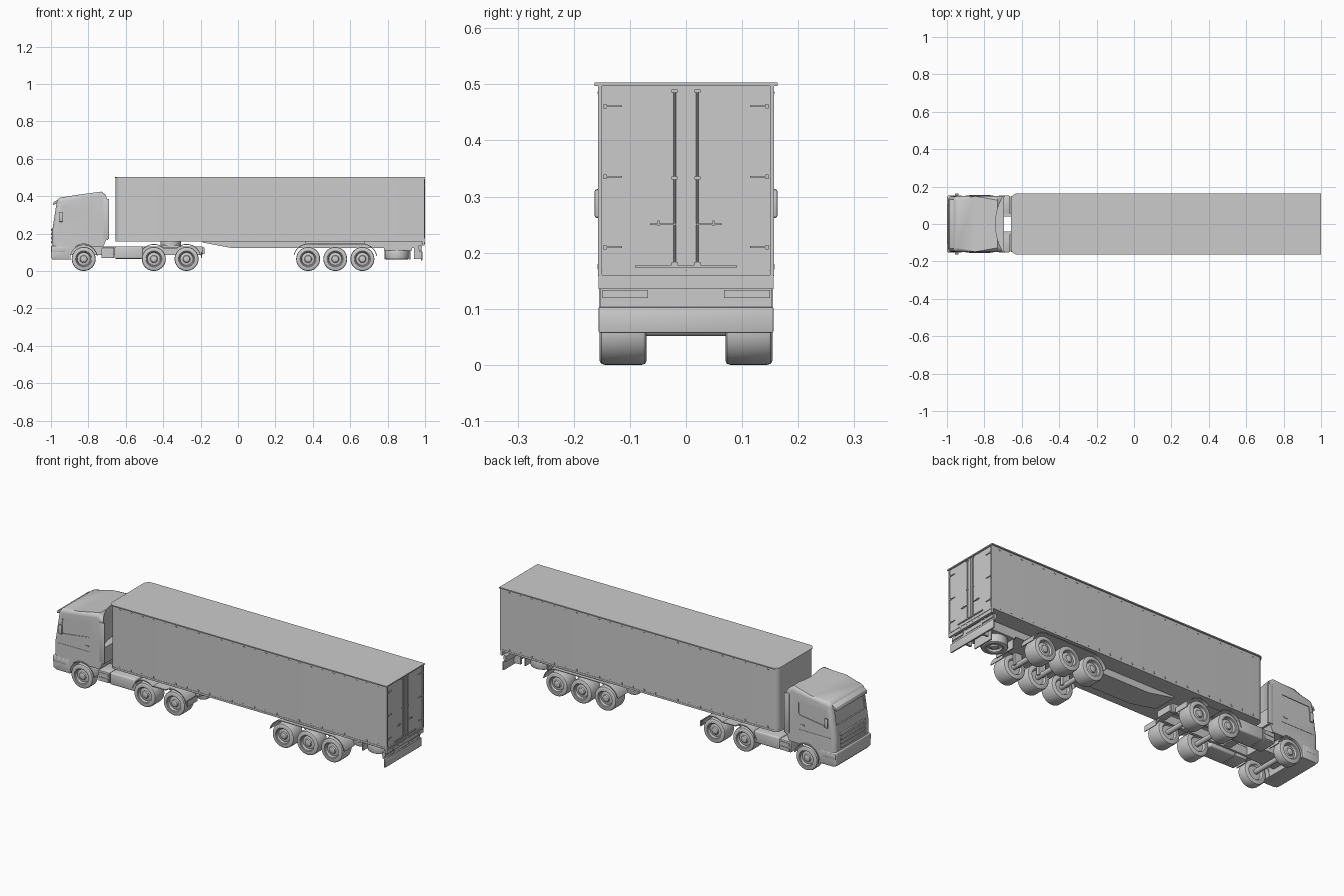
import bpy, bmesh
from math import sin, cos, pi, radians
from mathutils import Matrix

if "Cube" in bpy.data.objects:
    bpy.data.objects.remove(bpy.data.objects["Cube"])


def finish(bm, name, bevel=0.0, segs=2, cutters=()):
    bmesh.ops.recalc_face_normals(bm, faces=bm.faces[:])
    me = bpy.data.meshes.new(name)
    bm.to_mesh(me)
    bm.free()
    o = bpy.data.objects.new(name, me)
    bpy.context.collection.objects.link(o)
    if bevel:
        m = o.modifiers.new("bevel", 'BEVEL')
        m.width, m.segments, m.limit_method = bevel, segs, 'ANGLE'
        m.angle_limit = radians(40)
    for c in cutters:
        m = o.modifiers.new("cut", 'BOOLEAN')
        m.operation, m.object, m.solver = 'DIFFERENCE', c, 'EXACT'
    bpy.ops.object.select_all(action='DESELECT')
    o.select_set(True)
    bpy.context.view_layer.objects.active = o
    if o.modifiers:
        bpy.ops.object.convert(target='MESH')
    bpy.ops.object.shade_smooth_by_angle(angle=radians(35))
    return o


def prism_bm(pts, y0, y1):
    # x-z outline extruded along y
    bm = bmesh.new()
    f = bm.faces.new([bm.verts.new((x, y0, z)) for x, z in pts])
    r = bmesh.ops.extrude_face_region(bm, geom=[f])
    for v in r['geom']:
        if isinstance(v, bmesh.types.BMVert):
            v.co.y = y1
    return bm


def prism(name, pts, y0, y1, **k):
    return finish(prism_bm(pts, y0, y1), name, **k)


def box(name, x0, x1, y0, y1, z0, z1, **k):
    return prism(name, [(x0, z0), (x1, z0), (x1, z1), (x0, z1)], y0, y1, **k)


def cyl(name, r, depth, loc, axis='Z', n=24):
    bm = bmesh.new()
    rot = Matrix.Rotation(pi / 2, 4, 'X') if axis == 'Y' else Matrix()
    bmesh.ops.create_cone(bm, cap_ends=True, segments=n, radius1=r, radius2=r,
                          depth=depth, matrix=Matrix.Translation(loc) @ rot)
    return finish(bm, name)


def arc(cx, cz, r, a0, a1, n=12):
    return [(cx + r * cos(radians(a0 + (a1 - a0) * i / n)),
             cz + r * sin(radians(a0 + (a1 - a0) * i / n))) for i in range(n + 1)]


def wheel(name, y0, y1, matrix):
    # lathed tyre with dished rim and hub; outer face at y1
    s = 1 if y1 > y0 else -1
    prof = [(0, y0 + s*.01), (.035, y0 + s*.01), (.041, y0), (.057, y0), (.062, y0 + s*.003),
            (.064, y0 + s*.009), (.064, y1 - s*.009), (.062, y1 - s*.003), (.057, y1),
            (.043, y1), (.041, y1 - s*.003), (.038, y1 - s*.004), (.034, y1 - s*.014),
            (.02, y1 - s*.011), (.017, y1 - s*.004), (.013, y1 - s*.002), (0, y1 - s*.002)]
    bm = bmesh.new()
    vs = [bm.verts.new((r, y, 0)) for r, y in prof]
    es = [bm.edges.new(p) for p in zip(vs, vs[1:])]
    bmesh.ops.spin(bm, geom=vs + es, cent=(0, 0, 0), axis=(0, 1, 0),
                   dvec=(0, 0, 0), angle=2 * pi, steps=36)
    bmesh.ops.remove_doubles(bm, verts=bm.verts[:], dist=1e-5)
    bmesh.ops.transform(bm, matrix=matrix, verts=bm.verts[:])
    return finish(bm, name)


def guard(name, xa, xb, a0, a1, y0, y1, r=.078, t=.004):
    # thin mudguard shell, arcs at both ends joined by a flat top
    out = arc(xa, .066, r, a0, 90) + arc(xb, .066, r, 90, a1)
    inn = arc(xa, .066, r - t, a0, 90) + arc(xb, .066, r - t, 90, a1)
    if xa == xb:
        out, inn = arc(xa, .066, r, a0, a1, 20), arc(xa, .066, r - t, a0, a1, 20)
    return prism(name, out + inn[::-1], y0, y1)


SIDES = ((1, "right"), (-1, "left"))

# Cab shell: rounded side outline, then wheel arch, glass and rear hollow cut out
cutters = [
    prism("arch_cutter", [(-.899, 0)] + arc(-.825, .07, .074, 180, 54) +
          [(-.72, .13), (-.705, .165), (-.6, .165), (-.6, 0)], -.3, .3),
    cyl("rear_cutter", .2975, .25, (-.4425, 0, .375), n=96),
    prism("windscreen_cutter", [(-1.05, .272), (-.978, .272), (-.966, .355), (-1.05, .355)], -.122, .122)]
for s, side in SIDES:
    cutters.append(prism("window_cutter", [(-.955, .268), (-.93, .265), (-.785, .285), (-.775, .295),
                         (-.775, .352), (-.94, .347)], s * .1455, s * .2))
bm = prism_bm([(-.992, .06), (-.994, .21), (-.966, .39), (-.85, .408), (-.73, .424),
               (-.698, .40), (-.692, .06)], -.149, .149)


def rounded(e):
    a, b = (v.co for v in e.verts)
    if abs(a.y - b.y) > .1:
        return a.x < -.9 and a.z > .3
    return max(a.z, b.z) > .07 and min(a.x, b.x) < -.71


bmesh.ops.bevel(bm, geom=[e for e in bm.edges if rounded(e)], offset=.022, segments=5,
                profile=.5, affect='EDGES', clamp_overlap=False)
finish(bm, "cab", cutters=cutters)
for c in cutters:
    bpy.data.objects.remove(c)

# Cab front: bumper, visor, grille slats, wipers, lamps
prism("front_bumper", [(-.9, .06), (-.99, .06), (-1, .07), (-1, .135), (-.9, .135)],
      -.15, .15, bevel=.008, segs=3)
prism("sun_visor", [(-.99, .352), (-.985, .37), (-.955, .385), (-.96, .365)], -.132, .132, bevel=.002)
for i in range(4):
    z = .147 + i * .022
    box("grille_slat", -.999, -.98, -.105, .105, z, z + .014, bevel=.003)
box("lower_grille", -1, -.98, -.07, .07, .075, .095)
for s, side in SIDES:
    box(side + "_headlight", -.9985, -.92, s * .1, s * .1515, .1, .128, bevel=.004)
    box(side + "_wiper", -.985, -.98, s * .01, s * .1, .268, .272)
    # Mirrors, handles, steps
    box(side + "_mirror", -.957, -.938, s * .153, s * .163, .262, .313, bevel=.004)
    for z in (.272, .303):
        box(side + "_mirror_arm", -.951, -.945, s * .14, s * .156, z, z + .004)
    box(side + "_door_handle", -.81, -.785, s * .147, s * .1515, .232, .238)
    box(side + "_door_sill", -.965, -.775, s * .147, s * .1505, .205, .208)
    box(side + "_cab_fairing", -.72, -.69, s * .144, s * .152, .17, .385, bevel=.002)
    guard(side + "_front_arch", -.825, -.825, 185, 10, s * .09, s * .1515, r=.076)

# Tractor frame, engine and fuel tanks
box("engine", -.95, -.72, -.055, .055, .085, .2)
for s, side in SIDES:
    box(side + "_frame_rail", -.93, -.19, s * .04, s * .055, .085, .13)
    box(side + "_tank", -.66, -.508, s * .05, s * .15, .065, .13, bevel=.008, segs=3)
    box(side + "_step_box", -.73, -.662, s * .05, s * .15, .068, .125, bevel=.004)
    for z in (.075, .1):
        box(side + "_step", -.722, -.668, s * .149, s * .153, z, z + .016)
    # Drive mudguards and flaps
    for x, a0, a1 in ((-.45, 168, 50), (-.275, 130, 12)):
        guard(side + "_drive_mudguard", x, x, a0, a1, s * .068, s * .155)
    box(side + "_guard_link", -.402, -.323, s * .075, s * .15, .121, .126)
    box(side + "_mud_flap", -.197, -.193, s * .07, s * .155, .07, .1)
for x in (-.6, -.36, -.2):
    box("cross_member", x - .02, x + .02, -.045, .045, .09, .125)
cyl("fifth_wheel", .055, .03, (-.36, 0, .145))
box("fifth_wheel_base", -.41, -.31, -.06, .06, .125, .138)

# Wheels and axles
for x in (-.825, -.45, -.275, .375, .52, .665):
    inner = .1 if x < -.8 else .07
    for s, side in SIDES:
        wheel(side + "_wheel", s * inner, s * .154, Matrix.Translation((x, 0, .064)))
    cyl("axle", .013, .2, (x, 0, .064), 'Y', 16)
    if x > 0:
        for s, side in SIDES:
            box(side + "_suspension", x - .02, x + .02, s * .045, s * .062, .06, .125)

# Trailer box with rounded front corners, roof rim and floor rail
def trailer_slab(name, x0, x1, hw, z0, z1, r):
    b = bmesh.new()
    pts = [(x1, -hw), (x1, hw)] + arc(x0 + r, hw - r, r, 90, 180, 6) + arc(x0 + r, -hw + r, r, 180, 270, 6)
    f = b.faces.new([b.verts.new((x, y, z0)) for x, y in pts])
    for v in bmesh.ops.extrude_face_region(b, geom=[f])['geom']:
        if isinstance(v, bmesh.types.BMVert):
            v.co.z = z1
    return finish(b, name)


trailer_slab("trailer_body", -.655, .992, .1555, .16, .498, .03)
trailer_slab("trailer_roof", -.657, 1, .163, .497, .503, .032)
trailer_slab("trailer_floor_rail", -.655, .995, .157, .158, .168, .03)
for s, side in SIDES:
    for i in range(24):
        x = -.6 + i * .067
        box(side + "_strap_buckle", x, x + .006, s * .155, s * .158, .17, .18)
        box(side + "_curtain_roller", x, x + .01, s * .155, s * .1575, .483, .487)

# Trailer underframe, long mudguards and spare wheel
prism("trailer_chassis", [(-.19, .16), (-.19, .152), (-.03, .122), (.945, .122), (.945, .16)], -.067, .067)
for s, side in SIDES:
    guard(side + "_trailer_mudguard", .375, .665, 165, 10, s * .068, s * .155, r=.08)
    box(side + "_mudguard_bracket", .36, .68, s * .09, s * .13, .144, .16)
wheel("spare_wheel", .025, -.025, Matrix.Translation((.85, 0, .087)) @ Matrix.Rotation(pi / 2, 4, 'X'))
box("spare_carrier", .78, .93, -.07, .07, .108, .124)
for x in (.782, .915):
    box("spare_strap", x, x + .006, -.06, .06, .06, .11)

# Rear frame and underrun bumper
box("rear_sill", .985, .998, -.1555, .1555, .135, .16)
box("lamp_bar", .965, .98, -.153, .153, .116, .136)
box("lower_lamp_bar", .968, .978, -.153, .153, .103, .117)
box("underrun_bumper", .978, .986, -.1555, .1555, .057, .103, bevel=.002)
for s, side in SIDES:
    box(side + "_bumper_bracket", .94, .98, s * .055, s * .067, .065, .16)
    box(side + "_tail_light", .979, .983, s * .068, s * .15, .119, .133)
    box(side + "_rear_post", .985, .998, s * .15, s * .1565, .16, .498)
    # Door panel, locking rod, handle and hinges
    box(side + "_door", .988, .994, s * .001, s * .149, .162, .495)
    cyl(side + "_lock_rod", .0025, .31, (.9965, s * .02, .333), n=10)
    for z in (.18, .333, .488):
        box(side + "_rod_bracket", .993, .9995, s * .015, s * .026, z - .003, z + .003)
    box(side + "_door_handle_bar", .993, .999, s * .018, s * .064, .249, .252)
    box(side + "_handle_catch", .993, .999, s * .047, s * .051, .247, .257)
    for z in (.21, .335, .461):
        box(side + "_hinge", .993, .998, s * .114, s * .147, z - .0015, z + .0015)
        box(side + "_hinge_pin", .993, .999, s * .142, s * .147, z - .004, z + .004)
    for y in (.021, .064, .108):
        box(side + "_sill_peg", .997, 1, s * y, s * (y + .002), .144, .155)
box("door_bottom_bar", .993, .999, -.09, .09, .173, .178)
box("sill_lip", .985, 1, -.152, .152, .153, .156)
